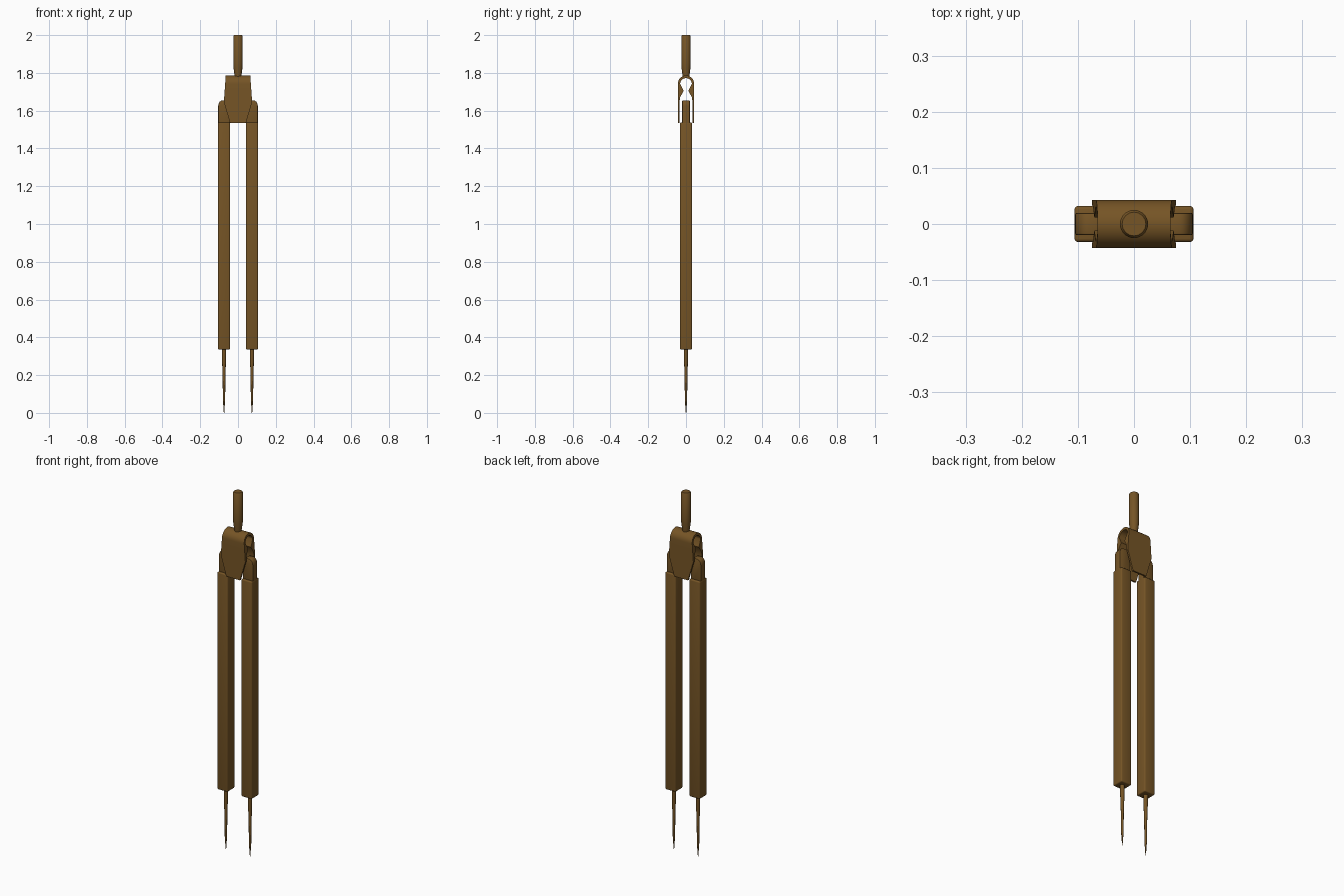
import bpy, bmesh, math

if "Cube" in bpy.data.objects:
    bpy.data.objects.remove(bpy.data.objects["Cube"])

brown = bpy.data.materials.new("bronze brown")
brown.diffuse_color = (0.18, 0.09, 0.019, 1)
brown.use_nodes = True
brown.node_tree.nodes["Principled BSDF"].inputs["Base Color"].default_value = brown.diffuse_color


def finish(name, bm, smooth=True):
    bmesh.ops.recalc_face_normals(bm, faces=bm.faces[:])
    me = bpy.data.meshes.new(name)
    bm.to_mesh(me)
    bm.free()
    me.materials.append(brown)
    ob = bpy.data.objects.new(name, me)
    bpy.context.collection.objects.link(ob)
    if smooth:
        bpy.ops.object.select_all(action='DESELECT')
        ob.select_set(True)
        bpy.context.view_layer.objects.active = ob
        bpy.ops.object.shade_smooth_by_angle(angle=math.radians(35))
    return ob


def lathe(name, cx, profile, n=24):
    """Stack of (radius, z) rings around a vertical axis."""
    bm = bmesh.new()
    rings = [[bm.verts.new((cx + r * math.cos(2 * math.pi * i / n),
                            r * math.sin(2 * math.pi * i / n), z))
              for i in range(n)] for r, z in profile]
    for a, b in zip(rings, rings[1:]):
        for i in range(n):
            j = (i + 1) % n
            bm.faces.new((a[i], a[j], b[j], b[i]))
    bm.faces.new(rings[0])
    bm.faces.new(rings[-1])
    return finish(name, bm)


def box(name, cx, hx, hy, z0, z1, bevel):
    bm = bmesh.new()
    bmesh.ops.create_cube(bm, size=1)
    for v in bm.verts:
        v.co = (cx + 2 * hx * v.co.x, 2 * hy * v.co.y,
                z1 if v.co.z > 0 else z0)
    bmesh.ops.bevel(bm, geom=bm.edges[:], offset=bevel, segments=3,
                    profile=0.5, affect='EDGES')
    return finish(name, bm)


def tab(name, cx, hx, hy, z0, z1, r):
    """Upright plate with rounded upper corners."""
    pts = [(cx - hx, z0), (cx + hx, z0)]
    for sx, start in ((1, 0), (-1, 90)):
        for k in range(7):
            a = math.radians(start + 15 * k)
            pts.append((cx + sx * (hx - r) + r * math.cos(a),
                        z1 - r * 1.3 + r * 1.3 * math.sin(a)))
    bm = bmesh.new()
    f = bm.faces.new([bm.verts.new((x, -hy, z)) for x, z in pts])
    ext = bmesh.ops.extrude_face_region(bm, geom=[f])
    for v in ext['geom']:
        if isinstance(v, bmesh.types.BMVert):
            v.co.y = hy
    rim = [e for e in bm.edges
           if abs(e.verts[0].co.y - e.verts[1].co.y) < 1e-6]
    bmesh.ops.bevel(bm, geom=rim, offset=0.004, segments=2,
                    profile=0.5, affect='EDGES')
    return finish(name, bm)


# Two legs with hinge tabs and needle points
for side, s in (("left", -1), ("right", 1)):
    x = 0.074 * s
    box(side + "_leg", x, 0.032, 0.032, 0.335, 1.538, 0.006)
    tab(side + "_hinge_tab", x, 0.031, 0.020, 1.50, 1.655, 0.024)
    lathe(side + "_needle", x, [(0.011, 0.36), (0.011, 0.30), (0.0075, 0.19),
                                (0.006, 0.07), (0.0012, 0.0)], 16)


# Bent clip: thick arch section whose width follows height
def half_width(z):
    if z < 1.645:
        return 0.042 + 0.033 * (z - 1.535) / 0.11
    return 0.075 - 0.010 * (z - 1.645) / 0.14


outer = [(0.043, z) for z in (1.535, 1.645, 1.67, 1.705, 1.742)]
inner = [(0.034, 1.535), (0.034, 1.645), (0.032, 1.67),
         (0.012, 1.705), (0.031, 1.742)]
for k in range(1, 9):
    a = math.radians(k * 90 / 8)
    outer.append((0.043 * math.cos(a), 1.742 + 0.044 * math.sin(a)))
    inner.append((0.031 * math.cos(a), 1.742 + 0.030 * math.sin(a)))
outer += [(-y, z) for y, z in outer[-2::-1]]
inner += [(-y, z) for y, z in inner[-2::-1]]
bm = bmesh.new()
rows = []
for (yo, zo), (yi, zi) in zip(outer, inner):
    w = half_width(zo)
    rows.append([bm.verts.new(c) for c in ((-w, yo, zo), (w, yo, zo),
                                           (w, yi, zi), (-w, yi, zi))])
for a, b in zip(rows, rows[1:]):
    for i in range(4):
        j = (i + 1) % 4
        bm.faces.new((a[i], a[j], b[j], b[i]))
bm.faces.new(rows[0])
bm.faces.new(rows[-1])
finish("hinge_clip", bm)

# Grip rod on top
lathe("grip_rod", 0, [(0.017, 1.775), (0.019, 1.79), (0.024, 1.83),
                      (0.025, 1.85), (0.025, 1.994), (0.021, 2.0)], 32)
